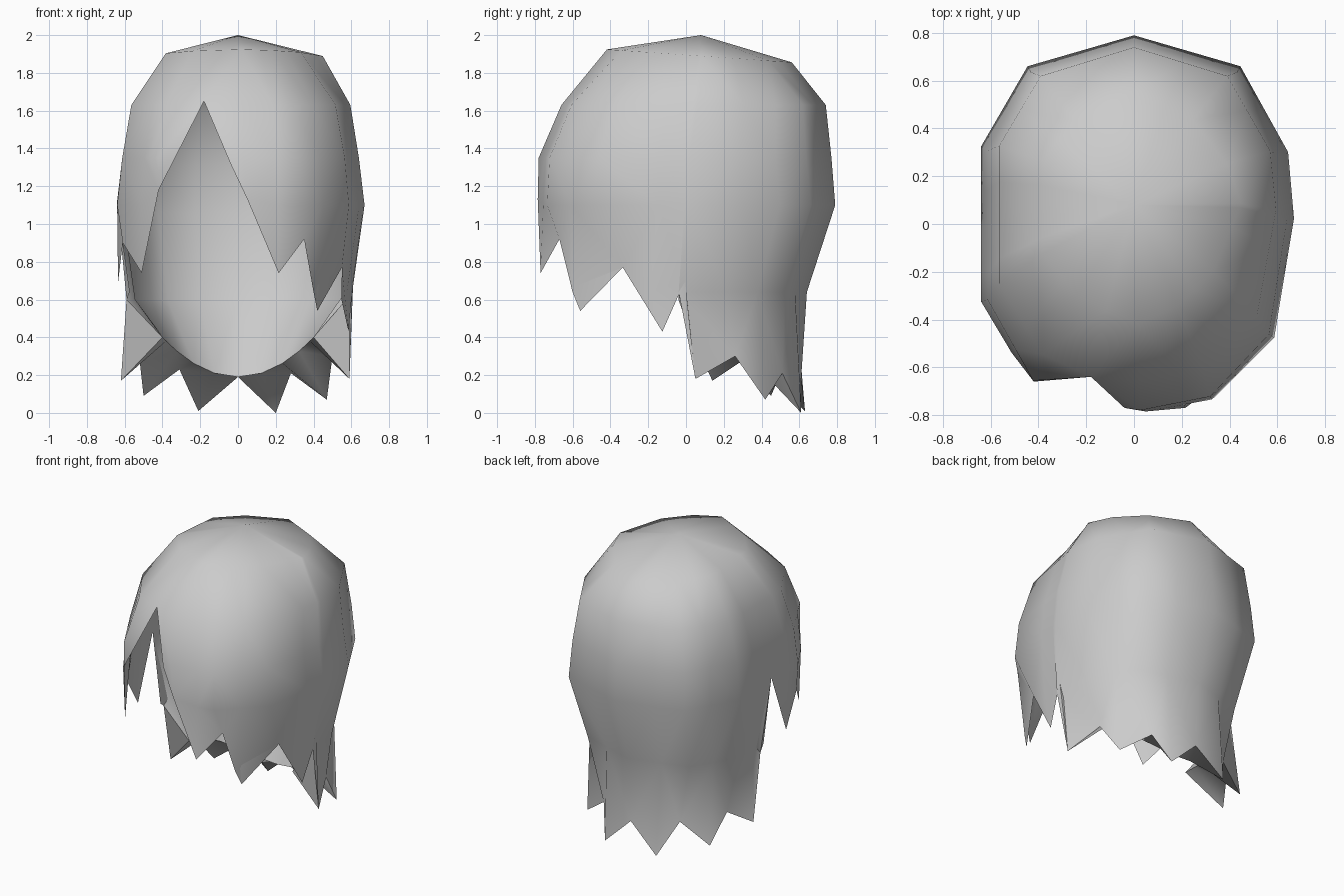
import bpy, bmesh
from math import cos, sin, pi, atan2, radians, degrees

cube = bpy.data.objects.get("Cube")
if cube:
    bpy.data.objects.remove(cube)

# One grey for all of the hair
grey = bpy.data.materials.new("hair grey")
grey.use_nodes = True
colour = (0.6, 0.6, 0.6, 1)
grey.diffuse_color = colour
grey.node_tree.nodes["Principled BSDF"].inputs["Base Color"].default_value = colour

# Corner directions of the faceted rings, in degrees
CORNERS = (2, 25, 56, 90, 124, 153, 207, 237, 272, 294, 321)

# Rings of the cap: height, half width, half depth, centre y, tilt, squareness
CROWN = (1.895, .45, .49, .07, -.07, 1.6)
UPPER = (1.63, .595, .70, .04, 0, 2.4)
BROW = (1.35, .64, .775, -.005, 0, 2.5)
CHEEK = (1.10, .67, .79, 0, 0, 2.5)
NECK = (.64, .605, .70, -.06, 0, 2.4)
RINGS = (CROWN, UPPER, BROW, CHEEK, NECK)


def corner(ring, degree, scale):
    z, a, b, cy, tilt, power = ring
    c, s = cos(radians(degree)), sin(radians(degree))
    r = scale / ((abs(c) / a) ** power + (abs(s) / b) ** power) ** (1 / power)
    y = cy + r * s
    return (r * c, y, z + tilt * y - (1 - scale) * .8)


def ring_point(ring, d, scale):
    """Point on the straight side between two corners of a ring."""
    stops = (CORNERS[-1] - 360,) + CORNERS + (CORNERS[0] + 360,)
    for lo, hi in zip(stops, stops[1:]):
        if lo <= d <= hi:
            f = (d - lo) / (hi - lo)
            p, q = corner(ring, lo, scale), corner(ring, hi, scale)
            return tuple(u + f * (v - u) for u, v in zip(p, q))


def lock(tip, end, scale, margin):
    """Column of points from the crown, down the cap, to its end."""
    d = degrees(atan2(tip[1], tip[0])) % 360
    near = min(CORNERS, key=lambda c: abs(c - d))
    if abs(near - d) < 8:
        d = near
    col = [ring_point(r, d, scale) if r[0] > end[2] + margin else end
           for r in RINGS]
    return col + [end]


def loft(name, columns, closed=False, apex=None):
    """Skin a sheet over columns of points, merging points that coincide."""
    bm = bmesh.new()
    cols = [[bm.verts.new(p) for p in col] for col in columns]
    top = bm.verts.new(apex) if apex else None
    n = len(cols)
    for i in range(n if closed else n - 1):
        p, q = cols[i], cols[(i + 1) % n]
        if top:
            bm.faces.new((top, p[0], q[0]))
        for k in range(len(p) - 1):
            bm.faces.new((p[k], p[k + 1], q[k + 1], q[k]))
    bmesh.ops.remove_doubles(bm, verts=bm.verts, dist=.0005)
    bmesh.ops.triangulate(bm, faces=[f for f in bm.faces if len(f.verts) > 3])
    mesh = bpy.data.meshes.new(name)
    bm.to_mesh(mesh)
    bm.free()
    mesh.materials.append(grey)
    obj = bpy.data.objects.new(name, mesh)
    bpy.context.collection.objects.link(obj)
    bpy.ops.object.select_all(action='DESELECT')
    obj.select_set(True)
    bpy.context.view_layer.objects.active = obj
    bpy.ops.object.shade_smooth_by_angle(angle=radians(70))


# Ragged lower edge, anticlockwise from the parting
fringe_left = [(-.18, -.64, 1.65), (-.04, -.77, 1.32), (.05, -.785, 1.13),
               (.215, -.77, .74), (.35, -.67, .92), (.42, -.56, .54),
               (.55, -.335, .77), (.585, -.125, .43)]
back_edge = [(.61, -.005, .70), (.59, .05, .18), (.50, .26, .30),
             (.47, .42, .07), (.28, .51, .21), (.20, .61, 0),
             (0, .61, .19), (-.21, .63, .01), (-.31, .51, .23),
             (-.50, .45, .09), (-.52, .29, .27), (-.62, .14, .17),
             (-.59, .02, .60)]
fringe_right = [(-.64, -.03, 1.12), (-.635, -.2, .69),
                (-.61, -.35, .90), (-.51, -.52, .74), (-.42, -.66, 1.18)]

# Curved rim behind the neck, where the lining meets the underside
last = len(back_edge) - 1
rim = [back_edge[0]]
for i in range(1, last):
    t = pi * (i - 1) / (last - 2)
    rim.append((.4 * cos(t), .03 + .4 * sin(t), .4 - .21 * sin(t) ** 2))
rim.append(back_edge[-1])

tips = fringe_left + back_edge + fringe_right
ends = fringe_left + rim + fringe_right

# Outer hair, its thin inner lining, and the underside of the back locks
loft("outer_hair", [lock(p, p, 1, .02) for p in tips], True, (0, .08, 2))
loft("inner_lining", [lock(p, e, .95, .15) for p, e in zip(tips, ends)], True,
     (0, .08, 1.94))
loft("underside", list(zip(back_edge, rim)))
